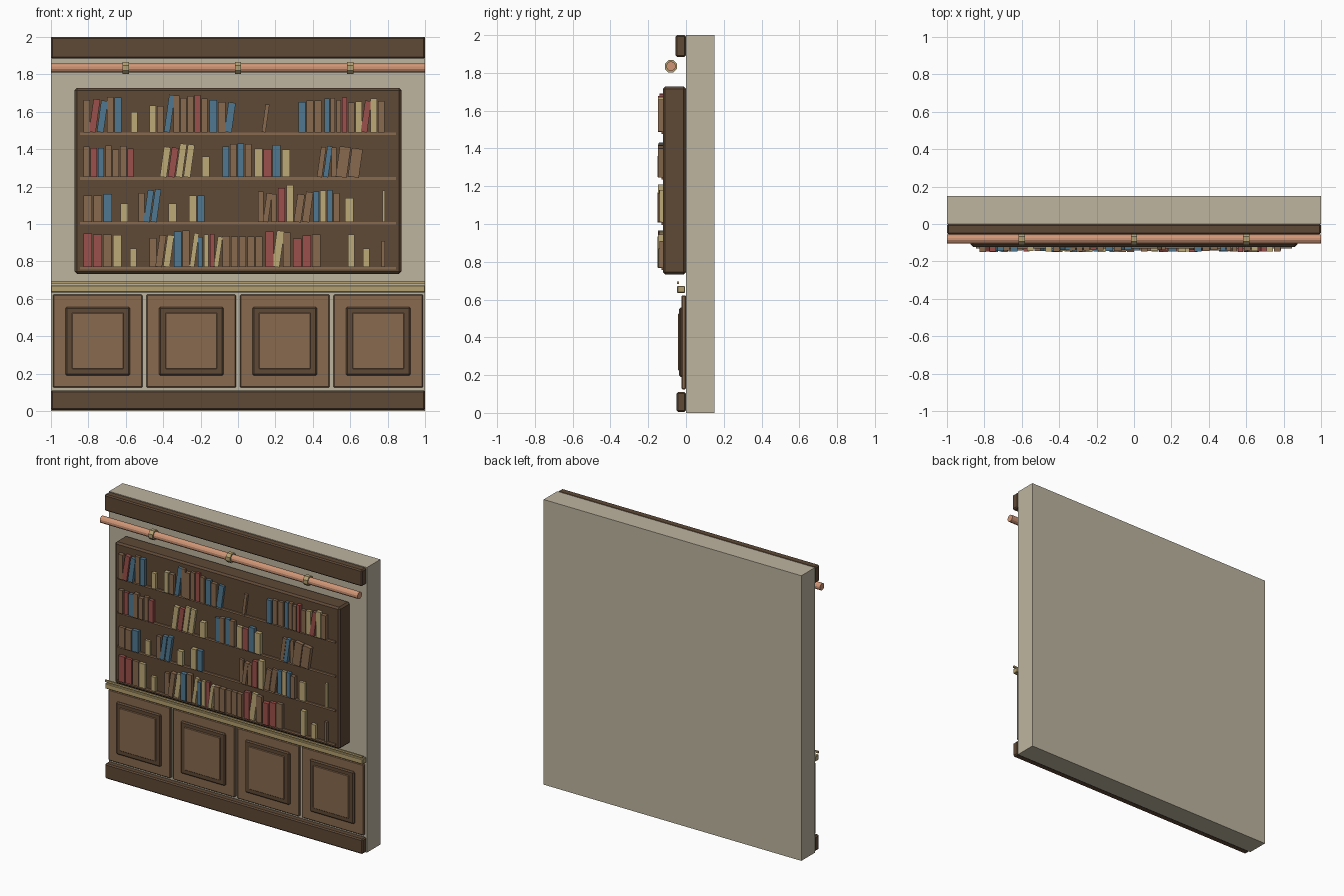
import bpy, bmesh, math, random
from mathutils import Matrix, Vector

random.seed(4)
cube = bpy.data.objects.get("Cube")
if cube:
    bpy.data.objects.remove(cube, do_unlink=True)


def material(name, *rgb):
    """Flat material from 8-bit display values."""
    lin = [((c / 255 + 0.055) / 1.055) ** 2.4 for c in rgb] + [1]
    m = bpy.data.materials.new(name)
    m.use_nodes = True
    m.diffuse_color = lin
    m.node_tree.nodes["Principled BSDF"].inputs["Base Color"].default_value = lin
    return m


plaster = material("plaster", 190, 181, 160)
dark = material("dark_wood", 94, 73, 54)
wood = material("light_wood", 137, 106, 78)
copper = material("copper", 208, 150, 118)
gold = material("aged_gold", 180, 160, 112)
cream = material("cream_cover", 190, 170, 120)
red = material("red_cover", 156, 80, 75)
blue = material("blue_cover", 80, 121, 145)


def finish(name, bm, mat):
    me = bpy.data.meshes.new(name)
    bm.to_mesh(me)
    bm.free()
    me.materials.append(mat)
    ob = bpy.data.objects.new(name, me)
    bpy.context.collection.objects.link(ob)
    return ob


def box(name, mat, x, y, z, bevel=0, lean=0):
    """Box from (min, max) ranges, optionally bevelled or leaning sideways."""
    bm = bmesh.new()
    size = Vector((x[1] - x[0], y[1] - y[0], z[1] - z[0]))
    bmesh.ops.create_cube(bm, size=1)
    bmesh.ops.scale(bm, vec=size, verts=bm.verts)
    if bevel:
        bmesh.ops.bevel(bm, geom=bm.edges[:], offset=bevel, segments=1, affect='EDGES')
    if lean:
        bmesh.ops.rotate(bm, verts=bm.verts, matrix=Matrix.Rotation(lean, 3, 'Y'))
    ob = finish(name, bm, mat)
    ob.location = [(a + b) / 2 for a, b in (x, y, z)]
    return ob


def bar(name, mat, x, radius, sides):
    """Round bar running along x at the height of the rail."""
    bm = bmesh.new()
    bmesh.ops.create_cone(bm, cap_ends=True, segments=sides, radius1=radius,
                          radius2=radius, depth=x[1] - x[0],
                          matrix=Matrix.Rotation(math.pi / 2, 4, 'Y')
                          @ Matrix.Rotation(math.pi / sides, 4, 'Z'))
    ob = finish(name, bm, mat)
    ob.location = (sum(x) / 2, -0.08, 1.835)
    return ob


FULL = (-1, 1)

# Wall, skirting and cornice
box("wall", plaster, FULL, (0, 0.15), (0, 2))
box("skirting", dark, FULL, (-0.05, 0), (0.005, 0.11), 0.008)
box("cornice", dark, FULL, (-0.055, 0), (1.885, 2), 0.008)

# Dado rail with a thin bead above it
box("dado_rail", gold, FULL, (-0.047, -0.005), (0.635, 0.672), 0.004)
box("dado_bead", gold, FULL, (-0.048, -0.037), (0.682, 0.695))

# Wainscot panels
for cx in (-0.75, -0.25, 0.25, 0.75):
    def layer(name, mat, half, front, back, z, bevel):
        box(name, mat, (cx - half, cx + half), (front, back), z, bevel)
    layer("wainscot_panel", wood, 0.24, -0.024, 0, (0.125, 0.622), 0.005)
    layer("panel_frame", dark, 0.173, -0.036, -0.015, (0.19, 0.557), 0.008)
    layer("panel_field", wood, 0.138, -0.043, -0.025, (0.225, 0.525), 0.003)

# Copper pipe with collars
bar("pipe", copper, FULL, 0.025, 12)
for cx in (-0.6, 0, 0.6):
    bar("pipe_collar", gold, (cx - 0.017, cx + 0.017), 0.035, 8)

# Bookcase block
box("bookcase", dark, (-0.873, 0.873), (-0.122, 0), (0.733, 1.727), 0.012)

# Runs of books per shelf: start, end, height, covers (a capital leans)
shelves = {
    1.48: [(-.83, -.62, .18, "bRUbu"), (-.575, -.535, .11, "c"),
           (-.475, -.395, .15, "cb"), (-.385, -.16, .19, "Ubbbrb"),
           (-.155, -.02, .17, "ubU"), (.125, .17, .15, "B"),
           (.32, .45, .16, "ubb"), (.46, .585, .18, "ubbr"),
           (.585, .785, .17, "bcRcb")],
    1.24: [(-.83, -.555, .16, "brubbbr"), (-.41, -.24, .17, "CRCC"),
           (-.195, -.15, .11, "c"), (-.085, .075, .17, "ubub"),
           (.085, .28, .16, "cruc"), (.43, .53, .17, "BUb"),
           (.53, .66, .165, "BB")],
    1.0: [(-.83, -.67, .15, "bbu"), (-.63, -.585, .1, "c"),
          (-.535, -.42, .165, "bUU"), (-.375, -.325, .1, "c"),
          (-.265, -.175, .145, "cu"), (.105, .21, .155, "bBb"),
          (.21, .3, .19, "rc"), (.305, .395, .16, "BB"),
          (.4, .545, .165, "ucub"), (.57, .62, .13, "c"),
          (.77, .79, .17, "c")],
    0.76: [(-.83, -.62, .17, "rrbc"), (-.58, -.54, .1, "c"),
           (-.475, -.35, .16, "bBC"), (-.345, -.255, .185, "ub"),
           (-.25, -.09, .17, "CucrC"), (-.085, .135, .155, "bbbbb"),
           (.145, .285, .185, "rCb"), (.29, .445, .165, "rrb"),
           (.585, .625, .175, "c"), (.665, .705, .1, "c"),
           (.765, .79, .14, "b")],
}
covers = {"b": wood, "r": red, "u": blue, "c": cream}

for z, runs in shelves.items():
    box("shelf", wood, (-0.845, 0.845), (-0.13, -0.12), (z - 0.004, z + 0.01))
    base = z + 0.01
    for start, end, height, letters in runs:
        step = (end - start) / len(letters)
        for i, letter in enumerate(letters):
            left = start + i * step
            single = len(letters) == 1
            tall = height + (0 if single else random.uniform(-0.012, 0.012))
            lean = math.radians(8) if letter.isupper() else 0
            gap = 0.012 if lean and single else 0.003
            box("book", covers[letter.lower()], (left + gap, left + step - gap),
                (random.uniform(-0.15, -0.138), -0.115), (base, base + tall), 0, lean)
